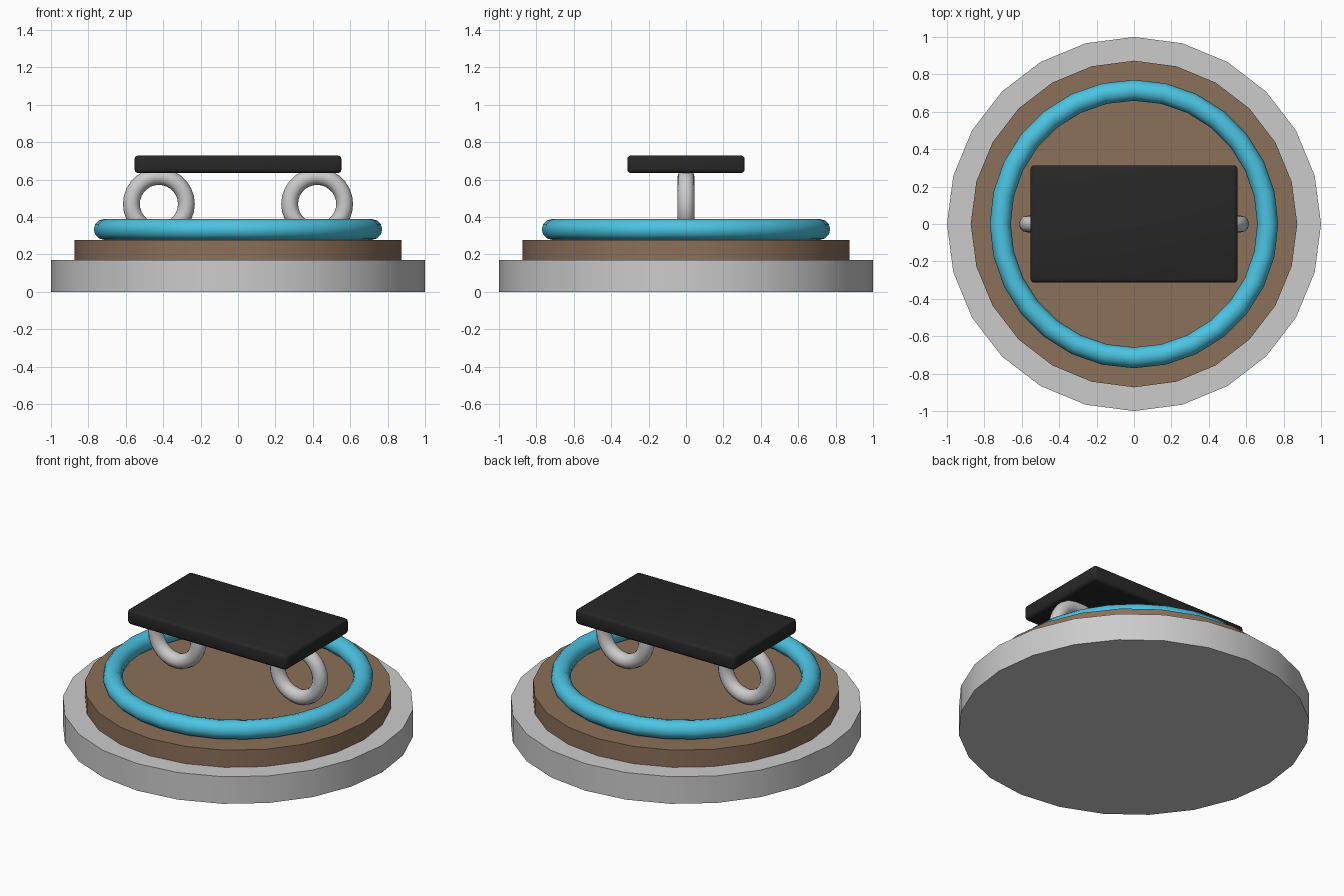
import bpy
import math

if "Cube" in bpy.data.objects:
    bpy.data.objects.remove(bpy.data.objects["Cube"])


def finish(name, color=None):
    obj = bpy.context.object
    obj.name = name
    bpy.ops.object.shade_smooth_by_angle(angle=math.radians(40))
    if color:
        mat = bpy.data.materials.new(name + "_colour")
        mat.diffuse_color = (*color, 1)
        mat.use_nodes = True
        mat.node_tree.nodes["Principled BSDF"].inputs["Base Color"].default_value = mat.diffuse_color
        obj.data.materials.append(mat)
    return obj


def disc(name, radius, z0, z1, color=None):
    bpy.ops.mesh.primitive_cylinder_add(vertices=24, radius=radius, depth=z1 - z0,
                                        location=(0, 0, (z0 + z1) / 2))
    return finish(name, color)


def ring(name, major, minor, loc, rot=(0, 0, 0), segs=(24, 12), color=None):
    bpy.ops.mesh.primitive_torus_add(major_radius=major, minor_radius=minor,
                                     major_segments=segs[0], minor_segments=segs[1],
                                     location=loc, rotation=rot)
    return finish(name, color)


# Stepped round base
disc("base_disc", 1.0, 0.0, 0.17)
disc("upper_disc", 0.873, 0.17, 0.278, (0.26, 0.16, 0.1))

# Blue ring lying on the upper disc
ring("blue_ring", 0.715, 0.056, (0, 0, 0.334), segs=(28, 12), color=(0.07, 0.55, 0.76))

# Upright rings carrying the plate
for side, x in (("left", -0.423), ("right", 0.423)):
    ring(side + "_support_ring", 0.147, 0.045, (x, 0, 0.47),
         rot=(math.pi / 2, 0, 0), segs=(28, 12))

# Top plate with softened edges
bpy.ops.mesh.primitive_cube_add(size=1, location=(0, 0, 0.682))
plate = bpy.context.object
plate.scale = (1.106, 0.628, 0.094)
bpy.ops.object.transform_apply(location=False, rotation=False, scale=True)
bevel = plate.modifiers.new("soft_edges", 'BEVEL')
bevel.width = 0.02
bevel.segments = 3
bpy.ops.object.modifier_apply(modifier=bevel.name)
finish("top_plate", (0.02, 0.02, 0.02))
